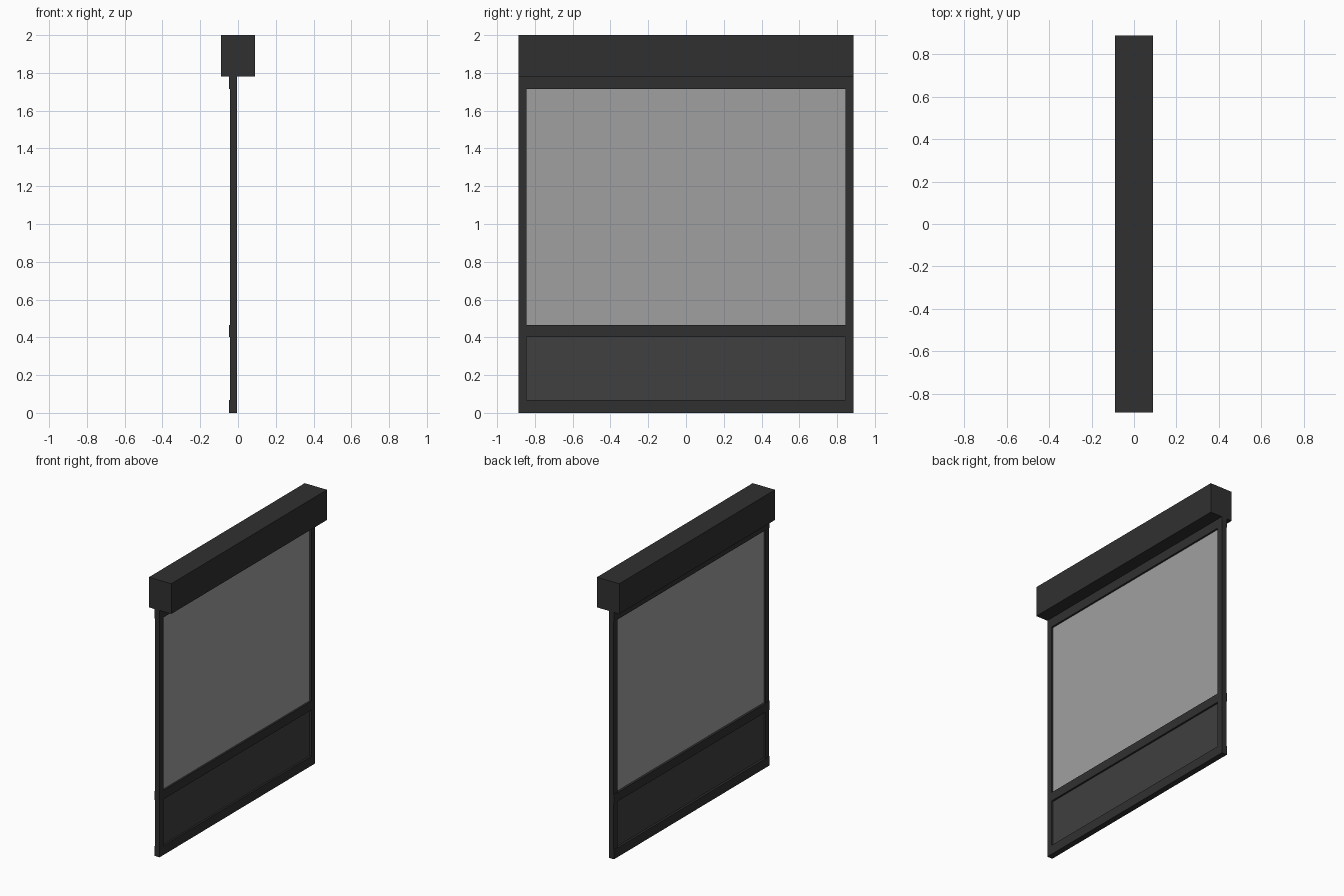
import bpy

if "Cube" in bpy.data.objects:
    bpy.data.objects.remove(bpy.data.objects["Cube"])


def material(name, color):
    m = bpy.data.materials.new(name)
    m.diffuse_color = color
    m.use_nodes = True
    m.node_tree.nodes["Principled BSDF"].inputs["Base Color"].default_value = m.diffuse_color
    return m


dark = material("dark_metal", (0.03, 0.03, 0.03, 1))
infill = material("dark_panel", (0.05, 0.05, 0.05, 1))
glazing = material("glazing", (0.35, 0.35, 0.35, 0.65))


def box(name, x, y, z, mat):
    """Box spanning the given (min, max) ranges."""
    bpy.ops.mesh.primitive_cube_add(size=1, location=[sum(r) / 2 for r in (x, y, z)])
    o = bpy.context.object
    o.name = name
    o.scale = [r[1] - r[0] for r in (x, y, z)]
    bpy.ops.object.transform_apply(location=False, rotation=False, scale=True)
    o.data.materials.append(mat)
    return o


HALF, STILE = 0.888, 0.044
inner = HALF - STILE
rail_x = (-0.047, -0.005)
stile_x = (-0.043, -0.005)
pane_x = (-0.031, -0.018)

# Roller housing along the top
box("top_housing", (-0.089, 0.089), (-HALF, HALF), (1.782, 2.0), dark)

# Horizontal rails, slightly deeper than the stiles
for name, z in (("bottom_rail", (0, 0.067)), ("middle_rail", (0.402, 0.466)),
                ("top_rail", (1.715, 1.782))):
    box(name, rail_x, (-HALF, HALF), z, dark)

# Side stiles between the rails
for side, s in (("left", -1), ("right", 1)):
    y = sorted((s * inner, s * HALF))
    box(f"{side}_lower_stile", stile_x, y, (0.067, 0.402), dark)
    box(f"{side}_upper_stile", stile_x, y, (0.466, 1.715), dark)

# Recessed panes
box("window_pane", pane_x, (-inner, inner), (0.466, 1.715), glazing)
box("lower_panel", pane_x, (-inner, inner), (0.067, 0.402), infill)
